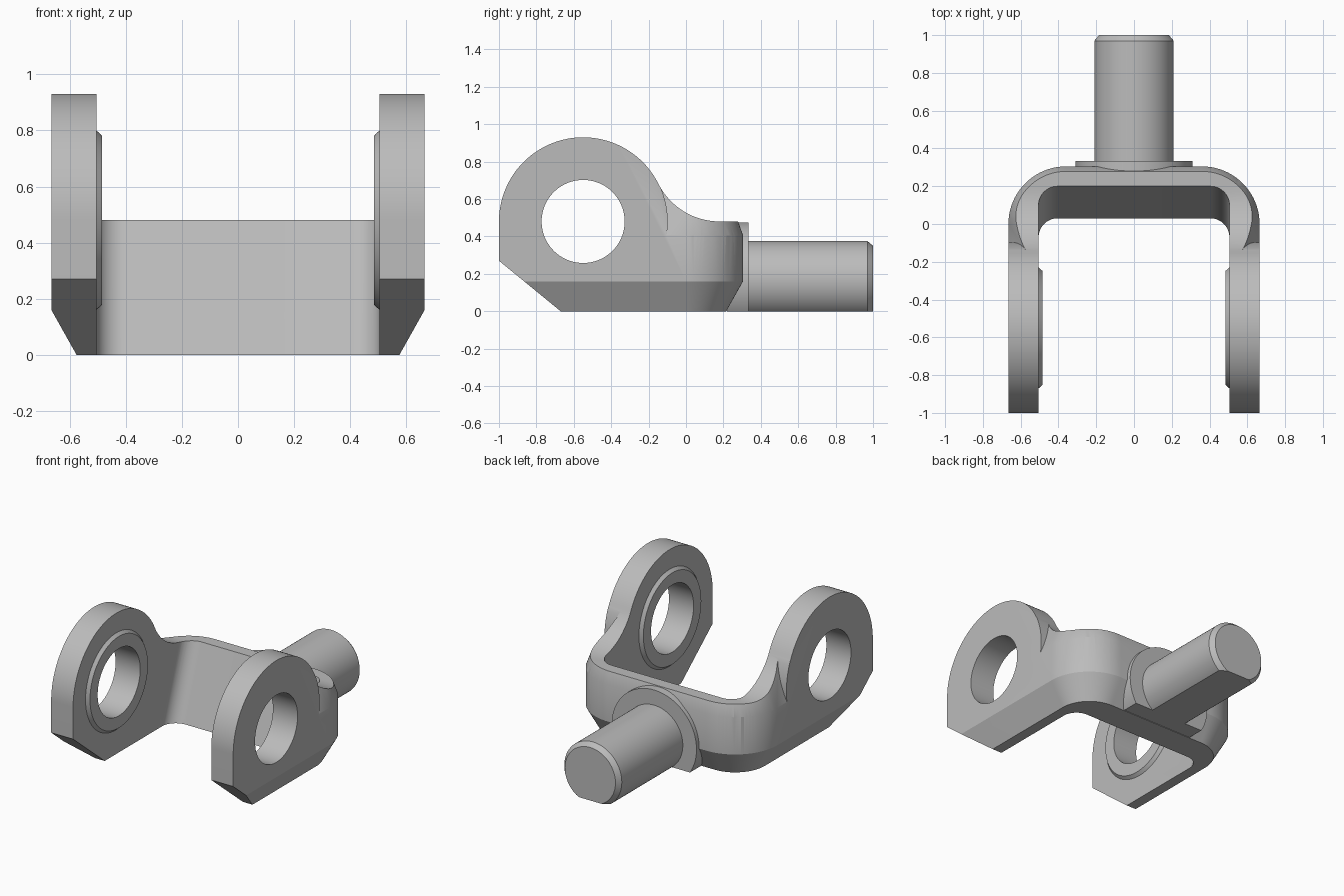
import bpy, bmesh, math
from mathutils import Vector

cube = bpy.data.objects.get("Cube")
if cube:
    bpy.data.objects.remove(cube, do_unlink=True)

steel = bpy.data.materials.new("grey_steel")
steel.use_nodes = True
GREY = (0.5, 0.5, 0.5, 1)
steel.diffuse_color = GREY
steel.node_tree.nodes["Principled BSDF"].inputs["Base Color"].default_value = GREY

EYE_Y, EYE_Z, EYE_R, HOLE_R = -0.55, 0.48, 0.452, 0.222
HALF, INNER, BACK, CORNER = 0.665, 0.505, 0.305, 0.305
PIN_Z = 0.165


def loft(name, rings, wrap=False, floor=False):
    """Skin equal-length rings; cap the ends, or wrap last to first."""
    bm = bmesh.new()
    rows = [[bm.verts.new(p) for p in ring] for ring in rings]
    n = len(rows[0])
    pairs = list(zip(rows, rows[1:])) + ([(rows[-1], rows[0])] if wrap else [])
    for a, b in pairs:
        for i in range(n):
            j = (i + 1) % n
            bm.faces.new((a[i], a[j], b[j], b[i]))
    if not wrap:
        bm.faces.new(rows[0])
        bm.faces.new(rows[-1])
    if floor:  # flat cut at ground level
        geom = bm.verts[:] + bm.edges[:] + bm.faces[:]
        cut = bmesh.ops.bisect_plane(bm, geom=geom, plane_co=(0, 0, 0),
                                     plane_no=(0, 0, -1), clear_outer=True)
        edges = [e for e in cut["geom_cut"] if isinstance(e, bmesh.types.BMEdge)]
        bmesh.ops.holes_fill(bm, edges=edges)
    bmesh.ops.recalc_face_normals(bm, faces=bm.faces)
    mesh = bpy.data.meshes.new(name)
    bm.to_mesh(mesh)
    bm.free()
    mesh.materials.append(steel)
    obj = bpy.data.objects.new(name, mesh)
    bpy.context.collection.objects.link(obj)
    return obj


def lathe(name, profile, origin, axis, wrap=False, floor=False, n=96):
    """Revolve (radius, distance) points about an x or y axis."""
    o = Vector(origin)
    axis = Vector(axis)
    side = axis.cross(Vector((0, 0, 1)))
    rings = []
    for r, t in profile:
        ring = []
        for i in range(n):
            a = math.tau * i / n
            ring.append(o + axis * t + side * (r * math.cos(a)) + Vector((0, 0, r * math.sin(a))))
        rings.append(ring)
    return loft(name, rings, wrap, floor)


def arc(cx, cy, r, a0, a1, n):
    """Points along an arc, angles in degrees."""
    return [(cx + r * math.cos(math.radians(a0 + (a1 - a0) * i / n)),
             cy + r * math.sin(math.radians(a0 + (a1 - a0) * i / n))) for i in range(n + 1)]


def u_ring(z, half, back, radius, front=-1.3, n=24):
    """Horizontal outline with two rounded rear corners."""
    right = [(half, front)] + arc(half - radius, back - radius, radius, 0, 90, n)
    return [(x, y, z) for x, y in right + [(-x, y) for x, y in reversed(right)]]


def shell_ring(z, inset):
    return u_ring(z, HALF - inset, BACK - inset, CORNER - inset)


def boolean(obj, cutter, operation):
    mod = obj.modifiers.new(operation.title(), "BOOLEAN")
    mod.operation = operation
    mod.solver = "EXACT"
    mod.object = cutter
    graph = bpy.context.evaluated_depsgraph_get()
    mesh = bpy.data.meshes.new_from_object(obj.evaluated_get(graph))
    obj.modifiers.clear()
    obj.data = mesh
    bpy.data.objects.remove(cutter, do_unlink=True)


def smooth(obj):
    bpy.ops.object.select_all(action="DESELECT")
    obj.select_set(True)
    bpy.context.view_layer.objects.active = obj
    bpy.ops.object.shade_smooth_by_angle(angle=math.radians(20))


# Side silhouette: eye, concave sweep to the crossbar, sloped toe
sweep_y, sweep_r = 0.18, 0.367
sweep_z = EYE_Z + sweep_r
tangent = math.degrees(math.atan2(sweep_r, sweep_y - EYE_Y))
side = [(-0.67, 0), (-1, 0.27)]
side += arc(EYE_Y, EYE_Z, 0.45, 180, tangent, 60)
side += arc(sweep_y, sweep_z, sweep_r, 180 + tangent, 270, 24)[1:]
side += [(0.5, EYE_Z), (0.5, 0)]
yoke = loft("yoke_body", [[(x, y, z) for y, z in side] for x in (-0.9, 0.9)])

# Outer shell with the lower chamfer
shell = loft("shell", [shell_ring(-0.1, 0.146), shell_ring(0.16, 0), shell_ring(1.1, 0)])
boolean(yoke, shell, "INTERSECT")

# Upper chamfer around the rear, leaving the eyes at full thickness
slope, start = 2.8, 0.406
chamfer = loft("chamfer", [[(x, y, z) for x, y in ((-1, EYE_Y), (1, EYE_Y), (1, 1), (-1, 1))]
                           for z in (0.3, 1.0)])
cone = loft("cone", [shell_ring(z, (z - start) / slope) for z in (0.2, 1.08)])
boolean(chamfer, cone, "DIFFERENCE")
guard = lathe("guard", [(EYE_R, -1.2), (EYE_R, 1.2)], (0, EYE_Y, EYE_Z), (1, 0, 0), n=120)
boolean(chamfer, guard, "DIFFERENCE")
boolean(yoke, chamfer, "DIFFERENCE")

# Space between the arms, with a leaning rear wall
cavity = loft("cavity", [u_ring(z, INNER, 0.03 + 0.354 * z, 0.1, n=16) for z in (-0.1, 1.1)])
boolean(yoke, cavity, "DIFFERENCE")

# Cross hole through both eyes
bore = lathe("bore", [(HOLE_R, -1), (HOLE_R, 1)], (0, EYE_Y, EYE_Z), (1, 0, 0))
boolean(yoke, bore, "DIFFERENCE")
smooth(yoke)

# Raised rings on the inner faces of the eyes
for name, s in (("left_eye_ring", 1), ("right_eye_ring", -1)):
    ring = lathe(name, [(HOLE_R, 0.515), (0.32, 0.515), (0.32, 0.505), (0.302, 0.485), (HOLE_R, 0.485)],
                 (0, EYE_Y, EYE_Z), (s, 0, 0), wrap=True)
    smooth(ring)

# Rear collar and pin, both flattened underneath
collar = lathe("rear_collar", [(0.31, 0.22), (0.31, 0.333)], (0, 0, PIN_Z), (0, 1, 0), floor=True)
pin = lathe("rear_pin", [(0.21, 0.31), (0.21, 0.97), (0.185, 1)], (0, 0, PIN_Z), (0, 1, 0), floor=True)
smooth(collar)
smooth(pin)
